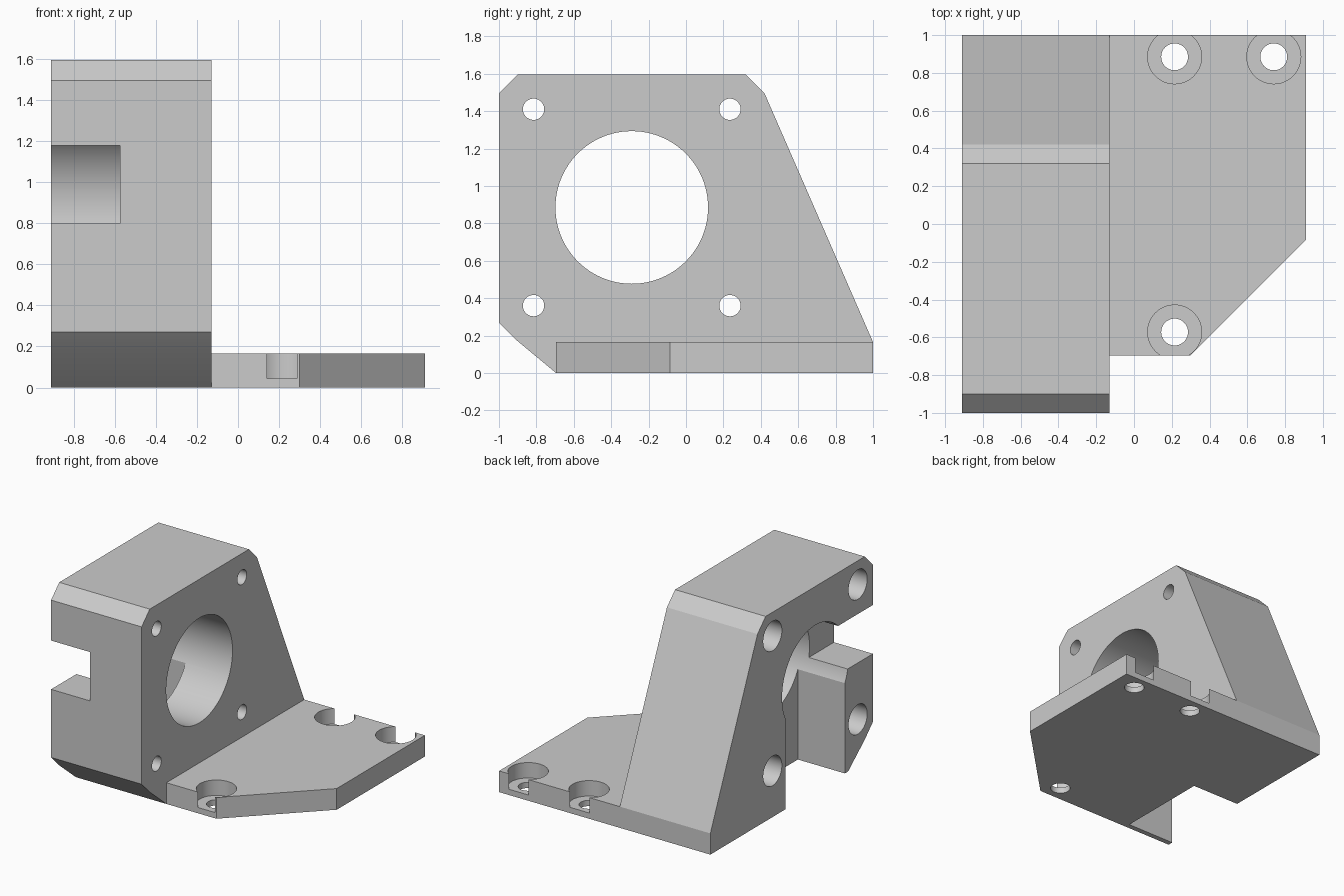
import bpy, bmesh, math
from mathutils import Matrix, Vector

cube = bpy.data.objects.get("Cube")
if cube:
    bpy.data.objects.remove(cube, do_unlink=True)

grey = bpy.data.materials.new("light_grey")
grey.use_nodes = True
grey.diffuse_color = (0.6, 0.6, 0.6, 1)
grey.node_tree.nodes["Principled BSDF"].inputs["Base Color"].default_value = (0.6, 0.6, 0.6, 1)


def add_object(name, bm):
    bmesh.ops.recalc_face_normals(bm, faces=bm.faces)
    mesh = bpy.data.meshes.new(name)
    bm.to_mesh(mesh)
    bm.free()
    mesh.materials.append(grey)
    obj = bpy.data.objects.new(name, mesh)
    bpy.context.collection.objects.link(obj)
    return obj


def prism(name, points, offset):
    """Extrude a closed outline of 3D points along an offset."""
    bm = bmesh.new()
    face = bm.faces.new([bm.verts.new(p) for p in points])
    moved = bmesh.ops.extrude_face_region(bm, geom=[face])["geom"]
    bmesh.ops.translate(bm, vec=Vector(offset),
                        verts=[g for g in moved if isinstance(g, bmesh.types.BMVert)])
    return add_object(name, bm)


def box(name, low, high):
    bm = bmesh.new()
    low, high = Vector(low), Vector(high)
    bmesh.ops.create_cube(bm, size=1, matrix=Matrix.Translation((low + high) / 2)
                          @ Matrix.Diagonal((*(high - low), 1)))
    return add_object(name, bm)


def cylinder(name, start, length, radius, axis, segments=48):
    """Cylinder from a start point along +x or +z."""
    bm = bmesh.new()
    turn = Matrix.Rotation(math.pi / 2, 4, 'Y') if axis == 'X' else Matrix()
    matrix = Matrix.Translation(start) @ turn @ Matrix.Translation((0, 0, length / 2))
    bmesh.ops.create_cone(bm, cap_ends=True, segments=segments, radius1=radius,
                          radius2=radius, depth=length, matrix=matrix)
    return add_object(name, bm)


def combine(target, other, operation):
    mod = target.modifiers.new("combine", 'BOOLEAN')
    mod.operation, mod.solver, mod.object = operation, 'EXACT', other
    bpy.context.view_layer.objects.active = target
    bpy.ops.object.modifier_apply(modifier=mod.name)
    bpy.data.objects.remove(other, do_unlink=True)


left, face_x, right = -0.91, -0.13, 0.91

# Upright block, outlined from the side
side = [(-0.695, 0), (1, 0), (1, 0.165), (0.42, 1.495), (0.32, 1.595), (-0.9, 1.595),
        (-1, 1.495), (-1, 0.27), (-0.9, 0.17)]
bracket = prism("motor_bracket", [(left, y, z) for y, z in side], (face_x - left, 0, 0))

# Base plate, running into the block to weld cleanly
plan = [(-0.4, -0.695), (0.3, -0.695), (right, -0.085), (right, 1), (-0.4, 1)]
plate = prism("base_plate", [(x, y, 0) for x, y in plan], (0, 0, 0.165))
combine(bracket, plate, 'UNION')

# Main bore, front slot and bottom notch
bore_y, bore_z = -0.29, 0.885
cutters = [
    cylinder("bore", (-1, bore_y, bore_z), 1, 0.408, 'X', 96),
    box("front_slot", (-1, -1.1, 0.80), (-0.575, bore_y, 1.18)),
    box("bottom_notch", (-1, bore_y - 0.365, -0.1), (-0.505, bore_y + 0.365, bore_z)),
]

# Four motor screw holes with deep counterbores on the outer side
for sy in (-1, 1):
    for sz in (-1, 1):
        y, z = bore_y + sy * 0.525, bore_z + sz * 0.525
        cutters.append(cylinder("screw_hole", (-1, y, z), 1, 0.057, 'X'))
        cutters.append(cylinder("screw_counterbore", (-1, y, z), 0.70, 0.115, 'X'))

# Three counterbored mounting holes in the plate
for x, y in ((0.215, 0.885), (0.74, 0.885), (0.215, -0.572)):
    cutters.append(cylinder("mount_hole", (x, y, -0.1), 0.4, 0.071, 'Z'))
    cutters.append(cylinder("mount_counterbore", (x, y, 0.045), 0.3, 0.143, 'Z'))

for cutter in cutters:
    combine(bracket, cutter, 'DIFFERENCE')

# Smooth bores, crisp edges
bpy.ops.object.select_all(action='DESELECT')
bracket.select_set(True)
bpy.context.view_layer.objects.active = bracket
bpy.ops.object.shade_smooth_by_angle(angle=math.radians(15))
